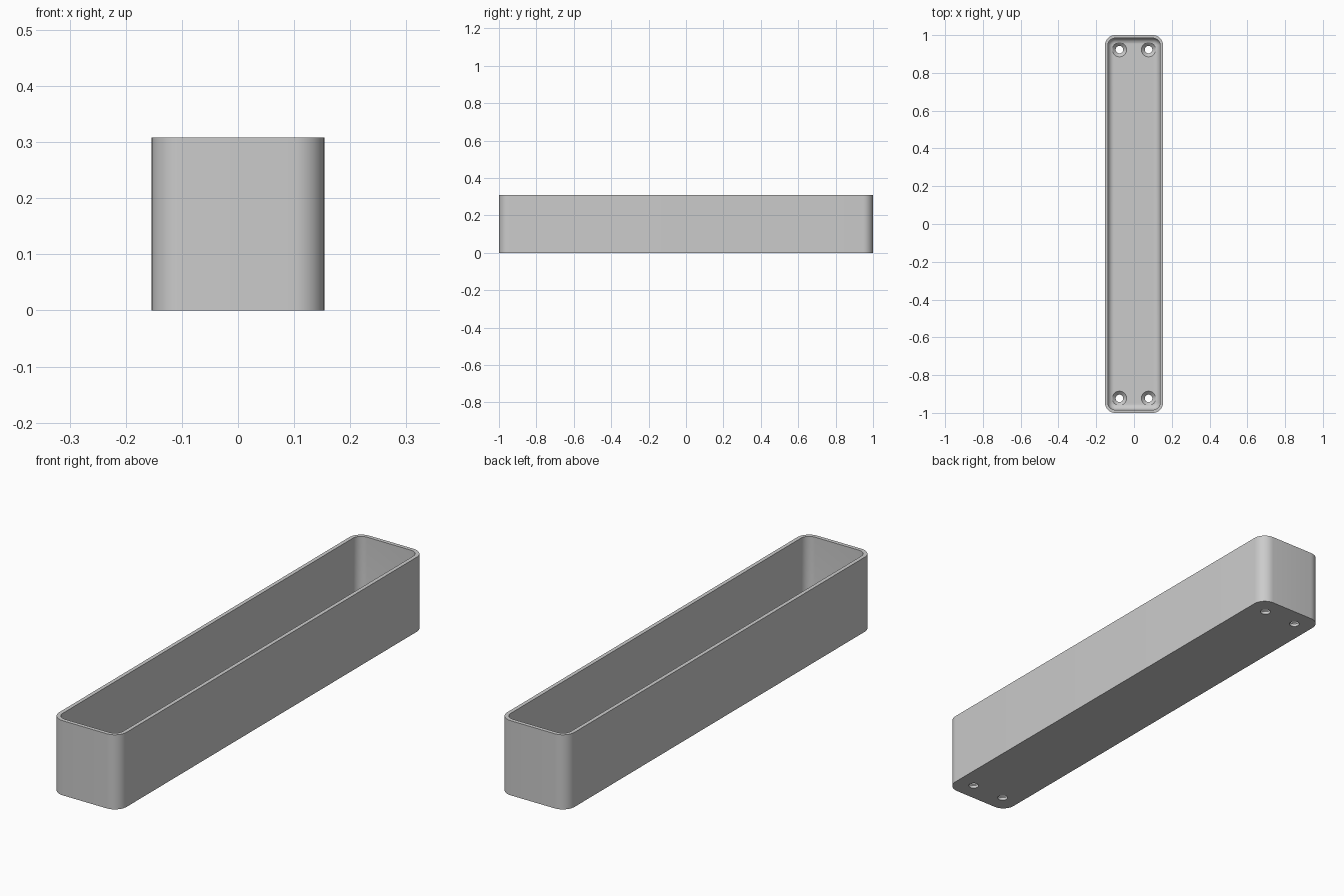
import bpy, bmesh, math

cube = bpy.data.objects.get("Cube")
if cube:
    bpy.data.objects.remove(cube, do_unlink=True)

HALF_X, HALF_Y, HEIGHT = 0.154, 1.0, 0.308
CORNER, WALL, FLOOR, FILLET = 0.054, 0.016, 0.03, 0.031
HOLE_X, HOLE_Y, HOLE_R, SINK_R = 0.077, 0.923, 0.02, 0.038

grey = bpy.data.materials.new("grey plastic")
grey.use_nodes = True
colour = (0.6, 0.6, 0.6, 1)
grey.diffuse_color = colour
grey.node_tree.nodes["Principled BSDF"].inputs["Base Color"].default_value = colour


def rounded_ring(bm, inset, z, steps=10):
    """Ring of vertices around a rounded rectangle."""
    r = CORNER - inset
    ring = []
    for i, (sx, sy) in enumerate([(1, 1), (-1, 1), (-1, -1), (1, -1)]):
        for k in range(steps + 1):
            a = math.pi / 2 * (i + k / steps)
            ring.append(bm.verts.new((sx * (HALF_X - CORNER) + r * math.cos(a),
                                      sy * (HALF_Y - CORNER) + r * math.sin(a), z)))
    return ring


def circle_ring(bm, x, y, r, z, steps=32):
    return [bm.verts.new((x + r * math.cos(math.tau * k / steps),
                          y + r * math.sin(math.tau * k / steps), z)) for k in range(steps)]


def skin(bm, rings):
    """Join stacked rings into a closed solid."""
    for a, b in zip(rings, rings[1:]):
        for i in range(len(a)):
            j = (i + 1) % len(a)
            bm.faces.new((a[i], a[j], b[j], b[i]))
    bm.faces.new(rings[0][::-1])
    bm.faces.new(rings[-1])


def make_object(name, bm):
    bmesh.ops.recalc_face_normals(bm, faces=bm.faces[:])
    mesh = bpy.data.meshes.new(name)
    bm.to_mesh(mesh)
    bm.free()
    mesh.materials.append(grey)
    obj = bpy.data.objects.new(name, mesh)
    bpy.context.collection.objects.link(obj)
    return obj


# Tray: outer wall, rim, inner wall, then a fillet down to the floor
profile = [(0, 0), (0, HEIGHT), (WALL, HEIGHT)]
for k in range(9):
    a = math.pi / 2 * k / 8
    profile.append((WALL + FILLET * (1 - math.cos(a)), FLOOR + FILLET * (1 - math.sin(a))))
bm = bmesh.new()
skin(bm, [rounded_ring(bm, inset, z) for inset, z in profile])
tray = make_object("tray", bm)

# Countersunk screw holes near the four corners
bm = bmesh.new()
hole_profile = [(HOLE_R, -0.05), (HOLE_R, FLOOR - SINK_R + HOLE_R),
                (SINK_R, FLOOR), (SINK_R, FLOOR + 0.06)]
for sx in (-1, 1):
    for sy in (-1, 1):
        skin(bm, [circle_ring(bm, sx * HOLE_X, sy * HOLE_Y, r, z) for r, z in hole_profile])
cutter = make_object("screw_hole_cutter", bm)
cutter.hide_render = True
cutter.hide_set(True)

cut = tray.modifiers.new("screw holes", 'BOOLEAN')
cut.operation = 'DIFFERENCE'
cut.solver = 'EXACT'
cut.object = cutter

# Apply the cut, then smooth the curved faces
bpy.ops.object.select_all(action='DESELECT')
tray.select_set(True)
bpy.context.view_layer.objects.active = tray
bpy.ops.object.modifier_apply(modifier=cut.name)
bpy.data.objects.remove(cutter, do_unlink=True)
bpy.ops.object.shade_smooth_by_angle(angle=math.radians(30))
